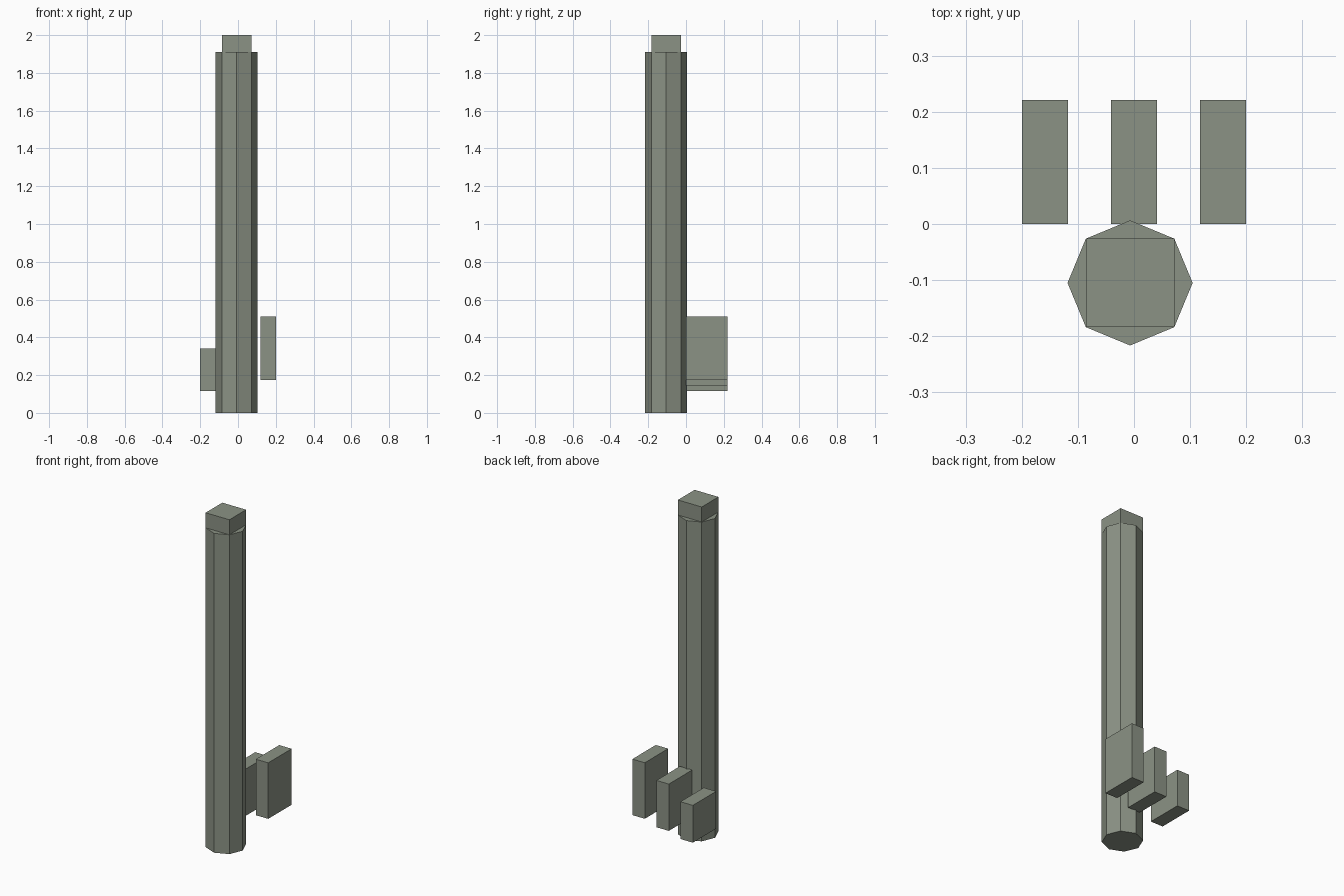
import bpy
import math

if "Cube" in bpy.data.objects:
    bpy.data.objects.remove(bpy.data.objects["Cube"])

stone = bpy.data.materials.new("grey_green")
stone.diffuse_color = (0.26, 0.29, 0.235, 1)
stone.use_nodes = True
stone.node_tree.nodes["Principled BSDF"].inputs["Base Color"].default_value = stone.diffuse_color


def finish(name):
    ob = bpy.context.object
    ob.name = name
    ob.data.materials.append(stone)
    return ob


def box(name, lo, hi):
    centre = [(a + b) / 2 for a, b in zip(lo, hi)]
    bpy.ops.mesh.primitive_cube_add(size=1, location=centre)
    ob = finish(name)
    ob.scale = [b - a for a, b in zip(lo, hi)]
    bpy.ops.object.transform_apply(location=False, rotation=False, scale=True)


# Octagonal shaft with its corners on the axes
CX, CY, R, TOP = -0.007, -0.105, 0.1115, 1.91
bpy.ops.mesh.primitive_cylinder_add(vertices=8, radius=R, depth=TOP,
                                    location=(CX, CY, TOP / 2))
finish("column_shaft")

# Square cap meeting the diagonal corners of the shaft
h = R * math.cos(math.pi / 4)
box("column_cap", (CX - h, CY - h, TOP), (CX + h, CY + h, 2.0))

# Three rising blocks behind the column
for name, x, z0, z1 in (("low_step", -0.159, 0.117, 0.34),
                        ("middle_step", 0.0, 0.145, 0.425),
                        ("high_step", 0.159, 0.175, 0.51)):
    box(name, (x - 0.041, 0.0, z0), (x + 0.041, 0.221, z1))
